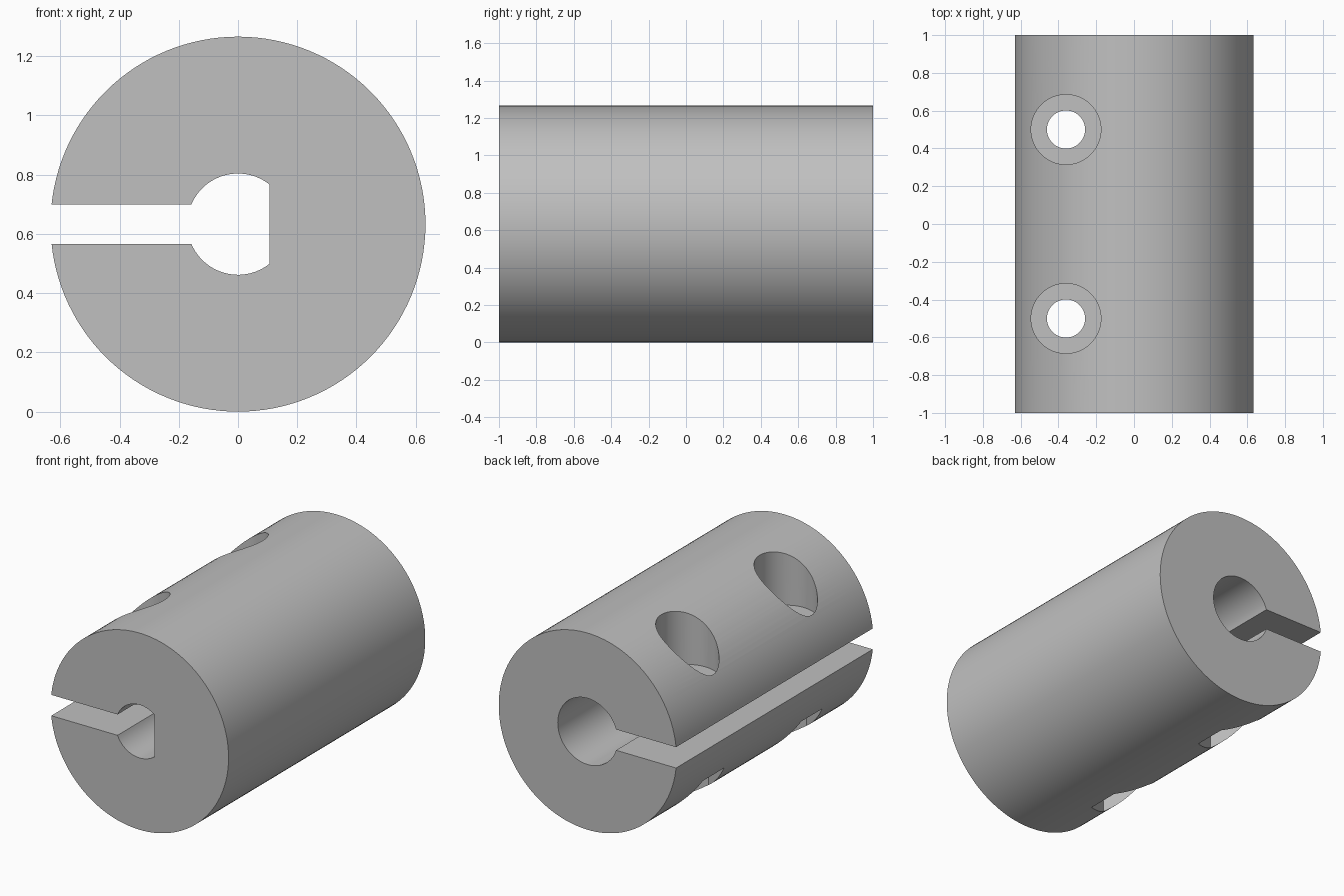
import bpy
import bmesh
from math import acos, cos, sin, tau, radians, pi
from mathutils import Matrix, Vector

cube = bpy.data.objects.get("Cube")
if cube:
    bpy.data.objects.remove(cube, do_unlink=True)

R = 0.633            # body radius, also the height of its axis
BORE_FRONT = 0.171
BORE_BACK = 0.213
FLAT_X = 0.107       # flat of the D-shaped bore
SLOT_HALF = 0.067
BOLT_X = -0.36
SEAT = 0.25          # bolt and nut seats, measured from the axis
SOLID_SIDES = 128

metal = bpy.data.materials.new("plain grey")
grey = (0.53, 0.53, 0.53, 1)
metal.use_nodes = True
metal.diffuse_color = grey
metal.node_tree.nodes["Principled BSDF"].inputs["Base Color"].default_value = grey


def circle(radius, sides, start=0.0):
    return [(radius * cos(start + tau * i / sides), radius * sin(start + tau * i / sides))
            for i in range(sides)]


def prism(name, profile, low, high, matrix):
    """Extrude a flat profile from low to high, then place it."""
    bm = bmesh.new()
    face = bm.faces.new([bm.verts.new((u, v, low)) for u, v in profile])
    top = bmesh.ops.extrude_face_region(bm, geom=[face])["geom"]
    bmesh.ops.translate(bm, vec=Vector((0, 0, high - low)),
                        verts=[g for g in top if isinstance(g, bmesh.types.BMVert)])
    bmesh.ops.transform(bm, matrix=matrix, verts=bm.verts)
    bmesh.ops.recalc_face_normals(bm, faces=bm.faces)
    mesh = bpy.data.meshes.new(name)
    bm.to_mesh(mesh)
    bm.free()
    mesh.materials.append(metal)
    obj = bpy.data.objects.new(name, mesh)
    bpy.context.collection.objects.link(obj)
    return obj


# Profile (x, z) extruded from front to back along the axis
ALONG = Matrix.Translation((0, 0, R)) @ Matrix(
    ((1, 0, 0, 0), (0, 0, 1, 0), (0, 1, 0, 0), (0, 0, 0, 1)))

body = prism("coupling_body", circle(R, SOLID_SIDES), -1, 1, ALONG)

# D-shaped bore: an arc closed by its flat
a = acos(FLAT_X / BORE_FRONT)
arc = [a + (tau - 2 * a) * i / 56 for i in range(57)]
d_profile = [(BORE_FRONT * cos(t), BORE_FRONT * sin(t)) for t in arc]
slot = [(-0.8, -SLOT_HALF), (-0.1, -SLOT_HALF), (-0.1, SLOT_HALF), (-0.8, SLOT_HALF)]

cutters = [
    prism("front_bore_cutter", d_profile, -1.1, 0.05, ALONG),
    prism("back_bore_cutter", circle(BORE_BACK, 64), 0, 1.1, ALONG),
    prism("slot_cutter", slot, -1.2, 1.2, ALONG),
]

# Bolt holes with round head seats above and hexagonal nut pockets below
for y, end in ((-0.5, "front"), (0.5, "back")):
    place = Matrix.Translation((BOLT_X, y, R))
    cutters += [
        prism(end + "_bolt_cutter", circle(0.101, 48), -0.8, 0.8, place),
        prism(end + "_head_cutter", circle(0.185, 64), SEAT, 0.8, place),
        prism(end + "_nut_cutter", circle(0.213, 6, pi / 6), -0.8, -SEAT, place),
    ]

for cutter in cutters:
    cutter.hide_render = True
    mod = body.modifiers.new(cutter.name, "BOOLEAN")
    mod.operation = "DIFFERENCE"
    mod.solver = "EXACT"
    mod.object = cutter

# Bake the cuts and discard the cutters
depsgraph = bpy.context.evaluated_depsgraph_get()
cut_mesh = bpy.data.meshes.new_from_object(body.evaluated_get(depsgraph))
body.modifiers.clear()
body.data = cut_mesh
for cutter in cutters:
    bpy.data.objects.remove(cutter, do_unlink=True)
cut_mesh.materials.clear()
cut_mesh.materials.append(metal)
for poly in cut_mesh.polygons:
    poly.material_index = 0

for obj in bpy.context.selected_objects:
    obj.select_set(False)
body.select_set(True)
bpy.context.view_layer.objects.active = body
bpy.ops.object.shade_smooth_by_angle(angle=radians(30))
